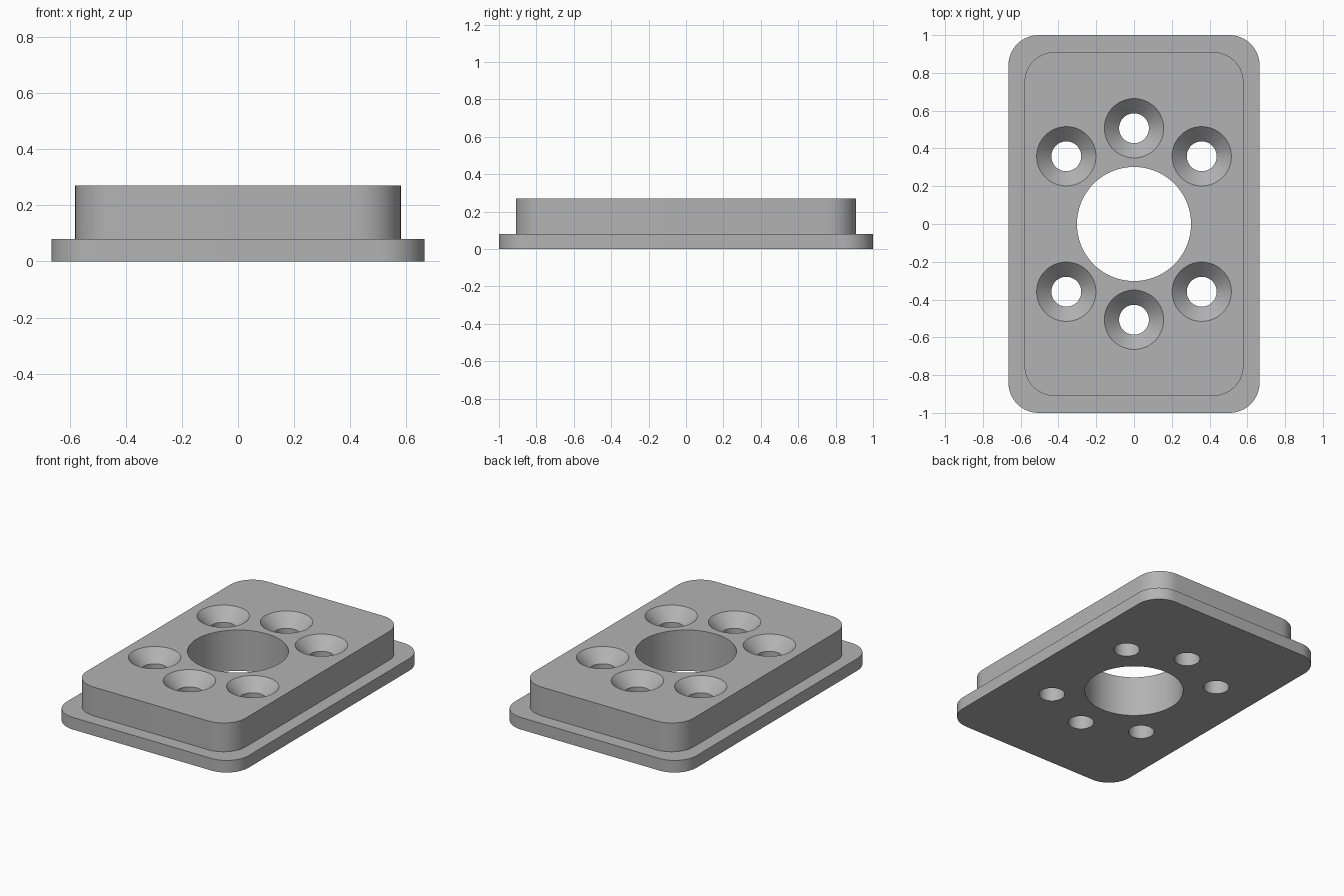
import bpy, bmesh, math

cube = bpy.data.objects.get("Cube")
if cube:
    bpy.data.objects.remove(cube, do_unlink=True)

# Single grey material
GREY = (0.45, 0.45, 0.45, 1)
grey = bpy.data.materials.new("plain grey")
grey.use_nodes = True
grey.diffuse_color = GREY
grey.node_tree.nodes["Principled BSDF"].inputs["Base Color"].default_value = GREY


def make_object(name, bm):
    bmesh.ops.recalc_face_normals(bm, faces=bm.faces)
    mesh = bpy.data.meshes.new(name)
    bm.to_mesh(mesh)
    bm.free()
    mesh.materials.append(grey)
    obj = bpy.data.objects.new(name, mesh)
    bpy.context.collection.objects.link(obj)
    return obj


def rounded_slab(name, width, length, radius, bottom, top, steps=16):
    """Extruded rectangle with rounded vertical corners."""
    bm = bmesh.new()
    ring = []
    for corner, (sx, sy) in enumerate([(1, 1), (-1, 1), (-1, -1), (1, -1)]):
        for i in range(steps + 1):
            a = (corner + i / steps) * math.pi / 2
            ring.append(bm.verts.new((sx * (width / 2 - radius) + radius * math.cos(a),
                                      sy * (length / 2 - radius) + radius * math.sin(a),
                                      bottom)))
    face = bm.faces.new(ring)
    grown = bmesh.ops.extrude_face_region(bm, geom=[face])["geom"]
    verts = [v for v in grown if isinstance(v, bmesh.types.BMVert)]
    bmesh.ops.translate(bm, verts=verts, vec=(0, 0, top - bottom))
    return make_object(name, bm)


def turned_cutter(name, profile, x=0, y=0, sides=64):
    """Solid of revolution from (radius, z) pairs, bottom to top."""
    bm = bmesh.new()
    rings = [[bm.verts.new((x + r * math.cos(2 * math.pi * i / sides),
                            y + r * math.sin(2 * math.pi * i / sides), z))
              for i in range(sides)] for r, z in profile]
    for low, high in zip(rings, rings[1:]):
        for i in range(sides):
            j = (i + 1) % sides
            bm.faces.new((low[i], low[j], high[j], high[i]))
    bm.faces.new(rings[0])
    bm.faces.new(rings[-1])
    return make_object(name, bm)


def combine(target, tool, operation):
    """Apply a boolean and discard the tool."""
    mod = target.modifiers.new(operation.lower(), 'BOOLEAN')
    mod.operation = operation
    mod.solver = 'EXACT'
    mod.object = tool
    bpy.context.view_layer.objects.active = target
    bpy.ops.object.modifier_apply(modifier=mod.name)
    bpy.data.objects.remove(tool, do_unlink=True)


# Flange with the raised block fused on top
TOP = 0.27
plate = rounded_slab("mounting_plate", 1.33, 2.0, 0.16, 0, 0.08)
block = rounded_slab("raised_block", 1.16, 1.82, 0.16, 0.04, TOP)
combine(plate, block, 'UNION')

# Central bore
combine(plate, turned_cutter("bore_cutter", [(0.302, -0.1), (0.302, 0.4)], sides=96),
        'DIFFERENCE')

# Six countersunk screw holes on a circle, none on the x axis
HOLE, SINK, CIRCLE = 0.079, 0.157, 0.507
for degrees in (45, 90, 135, 225, 270, 315):
    a = math.radians(degrees)
    profile = [(HOLE, -0.1), (HOLE, TOP - (SINK - HOLE)), (SINK, TOP), (SINK, 0.4)]
    cutter = turned_cutter("screw_hole_cutter", profile,
                           CIRCLE * math.cos(a), CIRCLE * math.sin(a))
    combine(plate, cutter, 'DIFFERENCE')

# Smooth curved walls, crisp edges
bpy.ops.object.select_all(action='DESELECT')
plate.select_set(True)
bpy.context.view_layer.objects.active = plate
bpy.ops.object.shade_smooth_by_angle(angle=math.radians(30))
